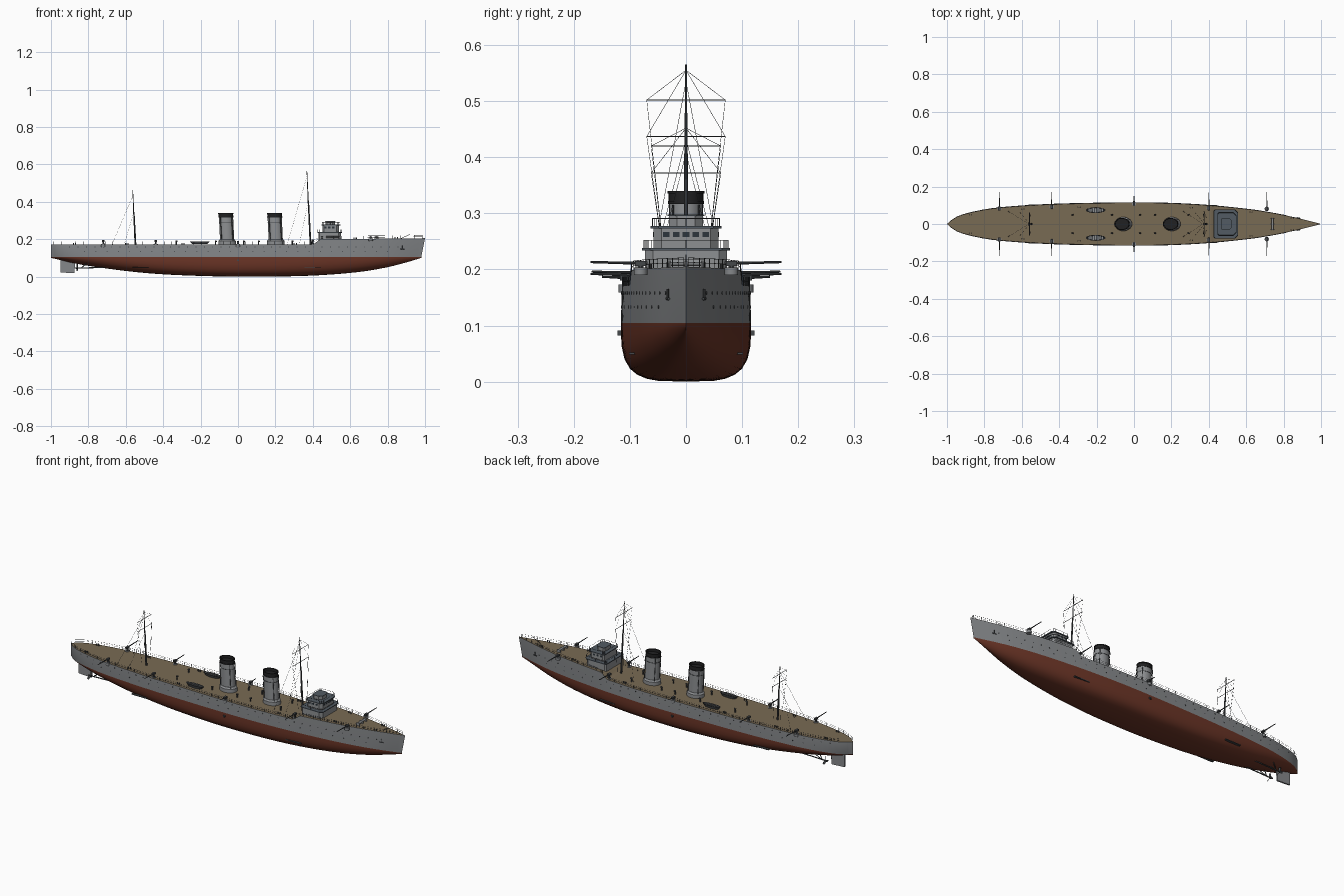
import bpy, bmesh, math
from mathutils import Vector, Matrix

if "Cube" in bpy.data.objects:
    bpy.data.objects.remove(bpy.data.objects["Cube"])

def mat(name, r, g, b):
    m = bpy.data.materials.new(name)
    m.diffuse_color = (r, g, b, 1)
    m.use_nodes = True
    m.node_tree.nodes["Principled BSDF"].inputs["Base Color"].default_value = m.diffuse_color
    return m

GREY = mat("hull grey", .235, .245, .255)
RED = mat("antifouling red", .15, .036, .02)
DECK = mat("deck planking", .19, .145, .088)
LIGHT = mat("superstructure grey", .27, .28, .29)
DARK = mat("dark metal", .06, .065, .07)
BLACK = mat("funnel black", .015, .015, .016)
ROOF = mat("roof blue grey", .085, .105, .125)
GLASS = mat("window glass", .025, .035, .045)

def finish(name, bm, mats, smooth=True):
    bmesh.ops.recalc_face_normals(bm, faces=bm.faces)
    me = bpy.data.meshes.new(name)
    bm.to_mesh(me)
    bm.free()
    for m in mats:
        me.materials.append(m)
    if smooth:
        me.shade_smooth()
        me.set_sharp_from_angle(angle=math.radians(35))
    ob = bpy.data.objects.new(name, me)
    bpy.context.collection.objects.link(ob)
    return ob

def rod(bm, p, q, r, r2=None, seg=6):
    p, q = Vector(p), Vector(q)
    d = q - p
    m = Matrix.Translation((p + q) / 2) @ d.to_track_quat('Z', 'Y').to_matrix().to_4x4()
    bmesh.ops.create_cone(bm, cap_ends=True, segments=seg, radius1=r,
                          radius2=r if r2 is None else r2, depth=d.length, matrix=m)

def box(bm, c, s):
    bmesh.ops.create_cube(bm, size=1, matrix=Matrix.Translation(c) @ Matrix.Diagonal((*s, 1)))

def loft(bm, rings, cap=True):
    vs = [[bm.verts.new(p) for p in ring] for ring in rings]
    n = len(vs[0])
    for a, b in zip(vs, vs[1:]):
        for j in range(n):
            bm.faces.new((a[j], a[(j + 1) % n], b[(j + 1) % n], b[j]))
    if cap:
        bm.faces.new(vs[0])
        bm.faces.new(vs[-1])

def curve(pts, x):
    # smooth interpolation through a few profile points
    for i in range(len(pts) - 1):
        (x0, y0), (x1, y1) = pts[i], pts[i + 1]
        if x <= x1:
            def slope(k):
                a, b = pts[max(k - 1, 0)], pts[min(k + 1, len(pts) - 1)]
                return (b[1] - a[1]) / (b[0] - a[0])
            h = x1 - x0
            t = (x - x0) / h
            return ((2*t**3 - 3*t*t + 1) * y0 + (t**3 - 2*t*t + t) * h * slope(i)
                    + (3*t*t - 2*t**3) * y1 + (t**3 - t*t) * h * slope(i + 1))
    return pts[-1][1]

BEAM = [(-1, 0), (-.96, .033), (-.9, .056), (-.8, .078), (-.7, .091), (-.5, .105), (-.3, .112),
        (0, .116), (.2, .113), (.4, .102), (.6, .082), (.7, .068), (.8, .049), (.9, .026), (1, 0)]
KEEL = [(-1, .1), (-.85, .066), (-.6, .03), (-.4, .012), (-.15, .002), (0, 0), (.25, .001),
        (.45, .008), (.65, .025), (.8, .05), (.92, .078), (1, .1)]
WL = .105
beam = lambda x: max(0, curve(BEAM, x))
keel = lambda x: max(0, curve(KEEL, x))
def deck(x):
    t = min(1, max(0, (x - .395) / .05))
    return .171 + .028 * t * t * (3 - 2 * t) + max(0, x - .45) / .55 * .006

# hull: lofted half sections mirrored into full rings
bm = bmesh.new()
xs = sorted({round(-1 + i / 36, 4) for i in range(73)} | {-.99, -.98, .4, .41, .42, .43, .44, .45, .99})
rings = []
for x in xs:
    b, k, d = beam(x), keel(x), deck(x)
    n = 1.35 + 2.2 * (1 - abs(x) ** 1.8)
    half = []
    for t in (.015, .05, .12, .22, .38, .6, .8):
        half.append((b * (1 - (1 - t) ** n) ** (1 / n), k + (WL - k) * t))
    half += [(b, WL), (b * .985, d)]
    full = [(-y, z) for y, z in reversed(half)] + [(0, k)] + half
    rake = .02 * max(0, (x - .8) / .2)
    rings.append([(x - rake * min(1, (d - z) / .1), y, z) for y, z in full])
loft(bm, rings, cap=False)
bmesh.ops.remove_doubles(bm, verts=bm.verts, dist=1e-5)
bm.normal_update()
for f in bm.faces:
    zs = [v.co.z for v in f.verts]
    f.material_index = 2 if min(zs) > .165 else (1 if max(zs) < WL + .001 else 0)
finish("hull", bm, [GREY, RED, DECK])

# portholes and small waterline outlets
bm = bmesh.new()
for s in (-1, 1):
    for z, a, b, step in ((.158, -.9, .9, .045), (.133, -.82, .86, .06)):
        x = a
        while x < b:
            y = beam(x) * .99
            rod(bm, (x, s * (y - .004), z), (x, s * (y + .001), z), .0028, seg=8)
            x += step
    box(bm, (0, s * .117, .087), (.01, .01, .009))
    for x in (-.52, .4):
        box(bm, (x, s * (beam(x) - .006), .05), (.09, .012, .004))
finish("portholes_and_outlets", bm, [DARK])

# deck edge railings
bm = bmesh.new()
for s in (-1, 1):
    pts = [(x, s * beam(x) * .975, deck(x)) for x in [-.985 + i * .0394 for i in range(51)]]
    for p in pts:
        rod(bm, p, (p[0], p[1], p[2] + .016), .0007, seg=4)
    for p, q in zip(pts, pts[1:]):
        for h in (.008, .016):
            rod(bm, (p[0], p[1], p[2] + h), (q[0], q[1], q[2] + h), .0005, seg=4)
finish("railings", bm, [DARK], False)

def octagon(x0, x1, w, z, c=.014):
    return [(x0, -w + c/2, z), (x0 + c/2, -w, z), (x1 - c, -w, z), (x1, -w + c, z),
            (x1, w - c, z), (x1 - c, w, z), (x0 + c/2, w, z), (x0, w - c/2, z)]

# bridge tiers with overhanging roofs
for name, m, x0, x1, w, z0, z1 in (
        ("bridge_base", LIGHT, .43, .55, .073, .175, .235), ("lower_roof", ROOF, .424, .556, .078, .234, .238),
        ("wheelhouse", LIGHT, .452, .54, .058, .238, .274), ("upper_roof", ROOF, .446, .547, .063, .273, .277),
        ("conning_top", LIGHT, .468, .518, .03, .277, .296), ("top_roof", ROOF, .465, .521, .033, .295, .298)):
    bm = bmesh.new()
    loft(bm, [octagon(x0, x1, w, z0), octagon(x0, x1, w, z1)])
    finish(name, bm, [m], False)
bm = bmesh.new()
for i in range(5):
    box(bm, (.54, (i - 2) * .0175, .262), (.002, .012, .009))
for s in (-1, 1):
    for x in (.468, .489, .51):
        box(bm, (x, s * .058, .262), (.013, .002, .009))
finish("bridge_windows", bm, [GLASS], False)

# bridge railings
bm = bmesh.new()
for x0, x1, w, z in ((.427, .554, .075, .238), (.449, .545, .06, .277)):
    low, top = octagon(x0, x1, w, z), octagon(x0, x1, w, z + .014)
    for i in range(8):
        rod(bm, low[i], top[i], .0008, seg=4)
        rod(bm, top[i], top[(i + 1) % 8], .0007, seg=4)
        mid = [(Vector(r[i]) + Vector(r[(i + 1) % 8])) / 2 for r in (low, top)]
        rod(bm, mid[0], mid[1], .0008, seg=4)
finish("bridge_railings", bm, [DARK], False)

# funnels: casing, raked oval stack, black cap and hollow mouth
def oval(x, z, rx, ry):
    return [(x + rx * math.cos(a), ry * math.sin(a), z) for a in [i * math.tau / 28 for i in range(28)]]
for tag, x in (("aft", -.057), ("fore", .203)):
    for part, m, prof in (
            ("casing", LIGHT, [(.165, .047, .037), (.19, .047, .037), (.198, .04, .031)]),
            ("stack", LIGHT, [(.19, .038, .03), (.32, .038, .03)]),
            ("cap", BLACK, [(.317, .041, .0325), (.322, .041, .0325), (.322, .039, .031), (.335, .039, .031),
                            (.335, .041, .033), (.34, .041, .033), (.34, .036, .028), (.325, .036, .028)]),
            ("band", DARK, [(.29, .039, .031), (.293, .039, .031)])):
        bm = bmesh.new()
        loft(bm, [oval(x - .008 * (z - .17) / .17, z, rx, ry) for z, rx, ry in prof])
        finish(tag + "_funnel_" + part, bm, [m])
    bm = bmesh.new()
    for s in (-1, 1):
        rod(bm, (x + .03, s * .023, .19), (x + .023, s * .023, .315), .002)
        rod(bm, (x - .03, s * .023, .19), (x - .037, s * .023, .315), .002)
    finish(tag + "_funnel_pipes", bm, [DARK])

# masts with yards and rigging
for tag, x, top, yards, hw in (("fore", .388, .565, (.437, .502), .07), ("aft", -.548, .462, (.372, .42), .062)):
    bm, rig = bmesh.new(), bmesh.new()
    at = lambda z: x - .02 * (z - .17) / .4
    split = .17 + (top - .17) * .6
    rod(bm, (at(.17), 0, .165), (at(split), 0, split), .005, .0035, 10)
    rod(bm, (at(split), 0, split - .02), (at(top), 0, top), .003, .0015, 8)
    for z in yards:
        rod(bm, (at(z), -hw, z), (at(z), hw, z), .0012)
    for s in (-1, 1):
        for z in yards:
            rod(rig, (at(z), s * hw, z), (at(top), 0, top - .01), .0004, seg=4)
            rod(rig, (at(z), s * hw, z), (at(.2), s * .035, .19), .0004, seg=4)
        rod(rig, (at(top), 0, top - .03), (x - .125, s * .068, .172), .0005, seg=4)
        rod(rig, (at(split), 0, split), (x - .06, s * .06, .172), .0005, seg=4)
    finish(tag + "_mast", bm, [DARK])
    finish(tag + "_rigging", rig, [DARK], False)

# broadside guns: sponson, pedestal, shield, barrel
bm, pl = bmesh.new(), bmesh.new()
for x, y, tip, z in ((-.72, .083, .17, .19), (-.44, .092, .17, .19), (0, .108, .15, .185),
                     (.4, .085, .168, .194), (.71, .081, .17, .211)):
    for s in (-1, 1):
        rod(pl, (x, s * y, deck(x) - .012), (x, s * y, deck(x) + .002), .012, seg=14)
        rod(bm, (x, s * y, deck(x)), (x, s * y, z), .006, .004, 10)
        box(bm, (x, s * y, z), (.012, .02, .009))
        rod(bm, (x, s * (y - .012), z), (x, s * tip, z + .002), .0032, .0018, 8)
finish("guns", bm, [DARK])
finish("gun_platforms", pl, [GREY])

# boats on deck with thwarts
for s, tag in ((-1, "starboard"), (1, "port")):
    bm = bmesh.new()
    sec = [[(-.205 + r * .053 * math.cos(a), s * .074 + r * .015 * math.sin(a), z)
            for a in [i * math.tau / 20 for i in range(20)]]
           for r, z in ((.75, .173), (1, .187), (.88, .187), (.8, .181))]
    loft(bm, sec)
    finish(tag + "_boat", bm, [DARK])
    bm = bmesh.new()
    for i in range(-3, 4):
        box(bm, (-.205 + i * .012, s * .074, .186), (.005, .024 - abs(i) * .002, .002))
    finish(tag + "_boat_seats", bm, [LIGHT], False)

# deck fittings: ventilators, bollards, hatches, winch, crane
bm = bmesh.new()
for s in (-1, 1):
    for x in (-.33, -.12, .03, .11, .29):
        rod(bm, (x, s * .05, .17), (x, s * .05, .187), .0035, seg=8)
        rod(bm, (x - .003, s * .05, .187), (x + .006, s * .05, .19), .0045, seg=8)
    for x in (-.88, -.6, -.3, .3, .62, .84):
        for dx in (0, .012):
            rod(bm, (x + dx, s * beam(x) * .8, deck(x)), (x + dx, s * beam(x) * .8, deck(x) + .009), .003, seg=8)
    # anchors on the bow
    y = beam(.88) + .002
    rod(bm, (.88, s * y, .145), (.88, s * y, .165), .0022)
    rod(bm, (.87, s * (y + .002), .148), (.89, s * (y - .002), .148), .0025)
rod(bm, (.87, 0, .203), (.92, 0, .226), .0012)
finish("deck_fittings", bm, [DARK])
bm = bmesh.new()
rod(bm, (.74, -.032, .212), (.74, .032, .212), .006, seg=12)
for y in (-.03, 0, .03):
    box(bm, (.74, y, .208), (.02, .006, .014))
finish("anchor_winch", bm, [LIGHT])

# rudder, shafts, struts and propellers
bm = bmesh.new()
prof = [(-.95, .022), (-.875, .018), (-.87, .075), (-.9, .09), (-.95, .09)]
loft(bm, [[(x, y, z) for x, z in prof] for y in (-.004, .004)])
finish("rudder", bm, [GREY], False)
bm = bmesh.new()
for s in (-1, 1):
    c = Vector((-.86, s * .035, .045))
    rod(bm, c, (-.68, s * .035, .05), .003, seg=8)
    rod(bm, c + Vector((.02, 0, 0)), (-.8, s * .012, .075), .0022)
    rod(bm, c + Vector((.02, 0, 0)), (-.8, s * .055, .08), .0022)
    rod(bm, c + Vector((-.012, 0, 0)), c, .002, .005, 8)
    for i in range(3):
        m = (Matrix.Translation(c) @ Matrix.Rotation(i * math.tau / 3, 4, 'X')
             @ Matrix.Translation((0, 0, .012)) @ Matrix.Rotation(.6, 4, 'Z') @ Matrix.Diagonal((.002, .011, .02, 1)))
        bmesh.ops.create_cube(bm, size=1, matrix=m)
finish("propellers_and_shafts", bm, [DARK])
